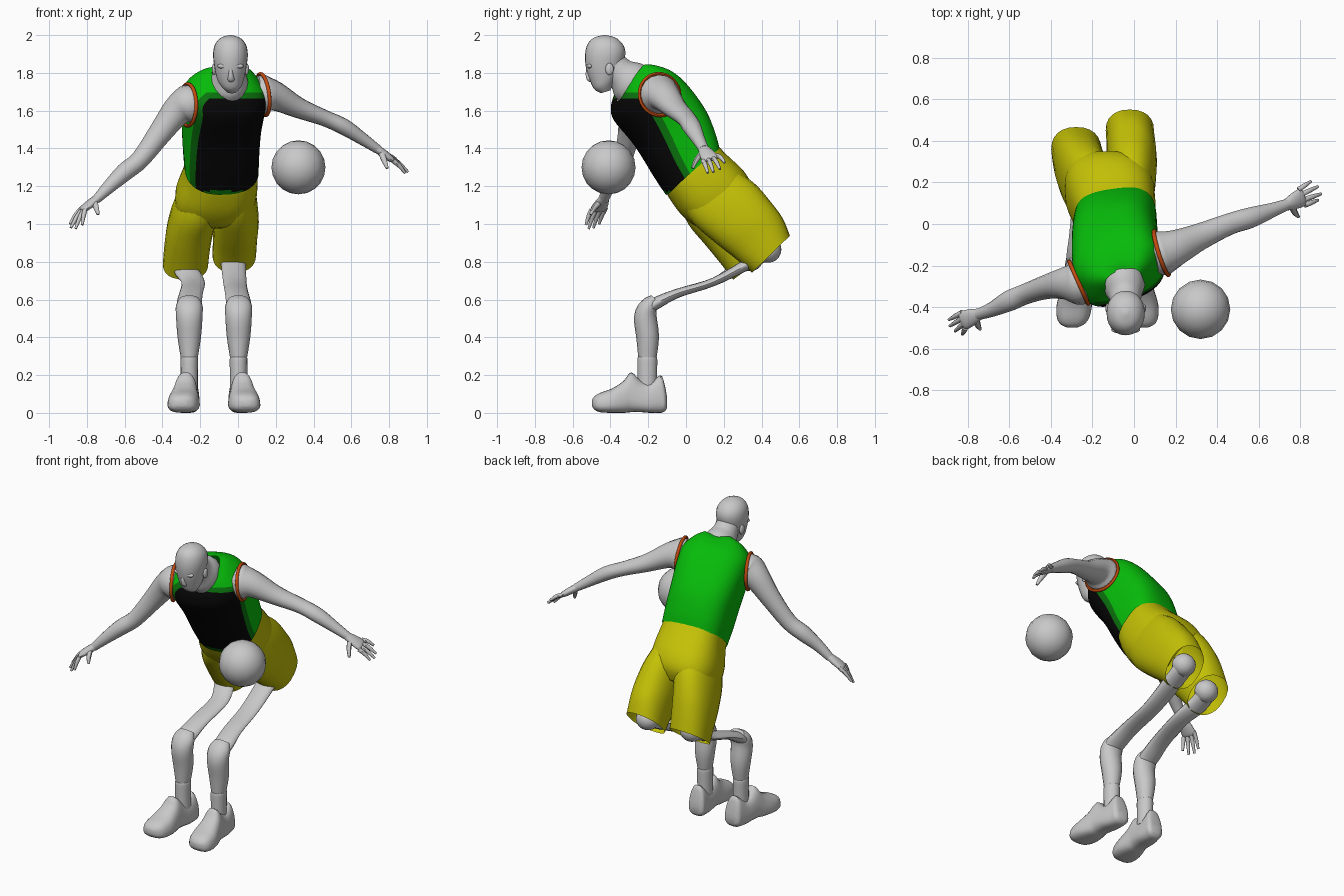
import bpy, bmesh
from math import sin, cos, pi, radians, copysign
from mathutils import Vector

cube = bpy.data.objects.get("Cube")
if cube:
    bpy.data.objects.remove(cube)


def material(name, *rgb):
    m = bpy.data.materials.new(name)
    m.use_nodes = True
    m.diffuse_color = (*rgb, 1)
    m.node_tree.nodes["Principled BSDF"].inputs["Base Color"].default_value = (*rgb, 1)
    return m


grey = material("light grey", .58, .58, .58)
green = material("jersey green", .002, .5, .003)
dark_green = material("dark green", .003, .17, .004)
black = material("jersey black", .002, .002, .002)
orange = material("trim orange", .56, .07, .005)
yellow = material("shorts yellow", .55, .53, .002)

X, Y, Z = Vector((1, 0, 0)), Vector((0, 1, 0)), Vector((0, 0, 1))


def smooth(obj, angle=45):
    bpy.ops.object.select_all(action='DESELECT')
    obj.select_set(True)
    bpy.context.view_layer.objects.active = obj
    bpy.ops.object.shade_smooth_by_angle(angle=radians(angle))
    return obj


def spline(points, steps):
    """Catmull-Rom interpolation of equally long tuples."""
    out = []
    for i in range(len(points) - 1):
        p, q = points[i], points[i + 1]
        before, after = points[max(i - 1, 0)], points[min(i + 2, len(points) - 1)]
        for k in range(steps):
            t = k / steps
            out.append([b + t / 2 * (c - a + t * (2*a - 5*b + 4*c - d + t * (3*b - a - 3*c + d)))
                        for a, b, c, d in zip(before, p, q, after)])
    return out + [list(points[-1])]


def skin(name, rings, mats, caps=True, rule=None):
    """Joins rings of points into a surface; rule gives a material slot per face."""
    bm = bmesh.new()
    rows = [[bm.verts.new(p) for p in ring] for ring in rings]
    n = len(rows[0])
    for low, high in zip(rows, rows[1:]):
        for i in range(n):
            j = (i + 1) % n
            f = bm.faces.new((low[i], low[j], high[j], high[i]))
            if rule:
                f.material_index = rule(f.calc_center_median(), -sin(2 * pi * (i + .5) / n))
    if caps:
        bm.faces.new(rows[0])
        bm.faces.new(rows[-1])
    bmesh.ops.recalc_face_normals(bm, faces=bm.faces)
    mesh = bpy.data.meshes.new(name)
    bm.to_mesh(mesh)
    bm.free()
    for m in mats:
        mesh.materials.append(m)
    obj = bpy.data.objects.new(name, mesh)
    bpy.context.collection.objects.link(obj)
    return smooth(obj)


def shell(name, stations, mats, sides=24, power=2.3, steps=4, **options):
    """Stations: x, y, z, half width, half depth in y and z, yaw (with some roll), lift of the sides."""
    rings = []
    for x, y, z, a, dy, dz, yaw, lift in spline(stations, steps):
        s, c = sin(radians(yaw)), cos(radians(yaw))
        ring = []
        for i in range(sides):
            t = 2 * pi * i / sides
            u, v = (copysign(abs(w) ** (2 / power), w) for w in (cos(t), sin(t)))
            ring.append(Vector((x, y, z)) + a * u * Vector((c, s, s * .3))
                        + v * Vector((-s * dy, c * dy, dz)) + Z * lift * u * u)
        rings.append(ring)
    return skin(name, rings, mats, **options)


def limb(name, points, side, mats=(grey,), sides=16, steps=4):
    """Points: x, y, z, half width along side, half thickness."""
    path = spline(points, steps)
    rings = []
    for i, (x, y, z, a, b) in enumerate(path):
        tangent = (Vector(path[min(i + 1, len(path) - 1)][:3]) - Vector(path[max(i - 1, 0)][:3])).normalized()
        u = (side - tangent * side.dot(tangent)).normalized()
        v = tangent.cross(u)
        rings.append([Vector((x, y, z)) + a * cos(2*pi*k/sides) * u + b * sin(2*pi*k/sides) * v
                      for k in range(sides)])
    return skin(name, rings, mats)


def ball(name, centre, scale):
    bpy.ops.mesh.primitive_uv_sphere_add(segments=16, ring_count=10, location=centre)
    obj = bpy.context.object
    obj.name, obj.scale = name, scale
    obj.data.materials.append(grey)
    return smooth(obj)


# Jersey: black front panel, dark green side stripes, green back
def jersey_rule(centre, front):
    if front > .9 and centre.z < 1.175:
        return 1
    edge = .4 if centre.x > -.09 else .68
    return 2 if front > edge else 1 if front > edge - .17 else 0


jersey = shell("jersey", [
    (-.088, .035, 1.275, .196, .138, .12, 8, .02),
    (-.09, -.01, 1.37, .2, .158, .115, 9, .01),
    (-.088, -.085, 1.51, .206, .178, .095, 13, 0),
    (-.075, -.185, 1.64, .216, .18, .088, 19, 0),
    (-.07, -.235, 1.71, .21, .142, .092, 20, 0),
    (-.06, -.272, 1.738, .155, .098, .092, 20, .025),
    (-.045, -.29, 1.742, .092, .07, .09, 18, .045)],
    (green, dark_green, black), sides=64, power=2.7, steps=6, caps=False, rule=jersey_rule)

# Chest band and green yoke, cut cleanly at two heights
bm = bmesh.new()
bm.from_mesh(jersey.data)
band = (1.665, 1.695)
for height in band:
    bmesh.ops.bisect_plane(bm, geom=bm.verts[:] + bm.edges[:] + bm.faces[:],
                           plane_co=(0, 0, height), plane_no=Z)
for f in bm.faces:
    z = f.calc_center_median().z
    if f.material_index and z > band[0]:
        f.material_index = 0 if z > band[1] else 1
bm.to_mesh(jersey.data)
bm.free()

# Neck, head and face
limb("neck", [(-.06, -.22, 1.67, .1, .1), (-.048, -.292, 1.752, .102, .116),
              (-.042, -.35, 1.805, .078, .08), (-.04, -.41, 1.87, .07, .07)], X)
shell("head", [
    (-.033, -.425, 1.70, .026, .025, .008, 0, 0),
    (-.036, -.43, 1.735, .055, .055, .022, 0, 0),
    (-.04, -.426, 1.78, .074, .08, .028, 0, 0),
    (-.04, -.428, 1.84, .086, .1, .022, 0, 0),
    (-.04, -.428, 1.9, .092, .107, .01, 0, 0),
    (-.04, -.428, 1.95, .082, .094, 0, 0, 0),
    (-.04, -.43, 1.985, .052, .06, 0, 0, 0),
    (-.04, -.43, 2.0, .008, .008, 0, 0, 0)], (grey,), power=2.1)
limb("nose", [(-.04, -.518, 1.825, .009, .01), (-.038, -.519, 1.79, .013, .013),
              (-.037, -.51, 1.765, .018, .013), (-.037, -.495, 1.757, .008, .006)], X, sides=10)
ball("lips", (-.036, -.475, 1.737), (.026, .014, .01))
for s in (-1, 1):
    ball("brow", (-.04 + s * .034, -.508, 1.836), (.036, .016, .014))
    ball("ear", (-.04 + s * .086, -.405, 1.82), (.012, .022, .032))

# Arms, armhole trims and hands
left_arm = [(.085, -.155, 1.695, .09, .09), (.132, -.14, 1.685, .108, .105), (.2, -.115, 1.675, .088, .078),
            (.32, -.06, 1.615, .065, .055), (.46, 0, 1.56, .052, .043), (.56, .03, 1.515, .05, .043),
            (.66, .065, 1.45, .036, .033), (.74, .095, 1.395, .027, .024)]
right_arm = [(-.215, -.255, 1.65, .09, .09), (-.266, -.282, 1.63, .108, .105), (-.325, -.285, 1.595, .08, .08),
             (-.41, -.3, 1.485, .06, .063), (-.517, -.335, 1.343, .05, .05), (-.6, -.37, 1.275, .05, .048),
             (-.68, -.41, 1.2, .036, .036), (-.75, -.435, 1.13, .027, .024)]
limb("left_arm", left_arm, Y)
limb("right_arm", right_arm, Y)

for name, arm, direction in (("left_armhole_trim", left_arm, (.94, .3, .12)),
                             ("right_armhole_trim", right_arm, (-.9, -.4, 0))):
    bpy.ops.mesh.primitive_torus_add(major_radius=.111, minor_radius=.01, major_segments=32, minor_segments=8,
                                     location=arm[1][:3],
                                     rotation=Vector(direction).to_track_quat('Z', 'Y').to_euler())
    trim = bpy.context.object
    trim.name = name
    trim.data.materials.append(orange)
    smooth(trim)


def hand(name, wrist, first, last, tips, thumb):
    wrist, first, last = Vector(wrist), Vector(first), Vector(last)
    middle, side = (first + last) / 2, last - first
    limb(name + "_palm", [(*wrist, .027, .022), (*wrist.lerp(middle, .5), .04, .022),
                          (*middle, .046, .018), (*wrist.lerp(middle, 1.15), .036, .01)], side)
    for i, tip in enumerate(tips):
        base, tip = first.lerp(last, i / 3), Vector(tip)
        limb(name + "_finger", [(*base, .013, .013), (*(base.lerp(tip, .5) + Z * .008), .012, .012),
                                (*tip, .007, .007)], side, sides=8, steps=3)
    base = wrist.lerp(first, .3)
    limb(name + "_thumb", [(*base, .018, .016), (*(base.lerp(Vector(thumb), .5) - Y * .008), .015, .014),
                           (*thumb, .008, .008)], Z + X, sides=8, steps=3)


hand("left_hand", (.73, .09, 1.402), (.82, .09, 1.335), (.79, .165, 1.362),
     [(.885, .115, 1.27), (.9, .145, 1.275), (.885, .18, 1.29), (.85, .205, 1.325)], (.79, .035, 1.295))
hand("right_hand", (-.74, -.432, 1.14), (-.81, -.5, 1.075), (-.825, -.425, 1.085),
     [(-.825, -.53, .995), (-.86, -.515, .975), (-.885, -.49, .98), (-.89, -.46, 1.0)], (-.74, -.505, 1.05))

# Shorts: seat and two open legs
shell("shorts_seat", [
    (-.09, .02, 1.31, .186, .137, .112, 8, .02),
    (-.093, .06, 1.255, .196, .148, .115, 6, .01),
    (-.115, .14, 1.165, .214, .168, .112, 2, 0),
    (-.125, .2, 1.09, .2, .15, .1, 0, 0),
    (-.13, .235, 1.04, .13, .1, .065, 0, 0)], (yellow,), sides=32, power=2.6)
shell("left_shorts_leg", [
    (-.01, .1, 1.21, .09, .135, .095, 0, 0), (-.01, .2, 1.11, .112, .162, .105, 0, 0),
    (-.01, .3, 1.01, .12, .15, .105, 0, 0),
    (-.015, .385, .925, .117, .127, .105, 0, 0), (-.02, .45, .84, .116, .1, .098, 0, 0)],
    (yellow,), caps=False)
shell("right_shorts_leg", [
    (-.18, .1, 1.2, .1, .135, .095, 0, 0), (-.215, .175, 1.1, .124, .16, .105, 0, 0),
    (-.25, .25, .99, .124, .148, .1, 0, 0),
    (-.268, .31, .885, .122, .126, .095, 0, 0), (-.278, .358, .785, .12, .108, .08, 0, 0)],
    (yellow,), caps=False)


# Legs, socks and shoes
def leg(name, x, s, top):
    tx, ty, tz = top
    ball(name + "_upper_thigh", top, (.074, .07, .07))
    limb(name + "_thigh", [(tx, ty + .02, tz, .06, .05), (tx, ty - .07, tz - .055, .066, .034),
                           (x - s * .02, .15, .695, .062, .022), (x - s * .01, -.04, .635, .062, .024),
                           (x, -.15, .585, .066, .032), (x, -.2, .55, .06, .03)], X)
    limb(name + "_shin", [(x, -.165, .605, .05, .025), (x, -.195, .57, .07, .046), (x, -.215, .51, .07, .06),
                          (x, -.203, .4, .062, .06), (x, -.205, .28, .043, .047)], X)
    limb(name + "_sock", [(x, -.205, .295, .044, .05), (x, -.205, .28, .047, .053),
                          (x, -.205, .2, .046, .052), (x, -.205, .12, .046, .052)], X)
    # Shoe profile from heel to toe: y, half width, bottom, top
    profile = [(-.1, .035, .025, .08), (-.113, .055, .008, .15), (-.135, .06, 0, .2), (-.19, .064, 0, .158),
               (-.24, .066, .004, .17), (-.29, .07, .004, .215), (-.33, .076, 0, .17), (-.39, .084, 0, .13),
               (-.45, .076, .003, .108), (-.482, .056, .015, .09), (-.497, .025, .035, .07)]
    shoe = shell(name + "_shoe", [(x + s * .1 * max(0, -.1 - y), y, (low + high) / 2, w, 0, (high - low) / 2, 0, 0)
                                  for y, w, low, high in profile], (grey,), power=2.7, steps=3)
    for v in shoe.data.vertices:
        centre = x + s * .1 * max(0, -.1 - v.co.y)
        v.co.x = centre + (v.co.x - centre) * (1.12 - 2 * v.co.z)


leg("left", .003, 1, (-.025, .435, .865))
leg("right", -.258, -1, (-.28, .34, .82))

# Ball in front of the left hip
ball("ball", (.32, -.41, 1.3), (.143, .143, .143))
